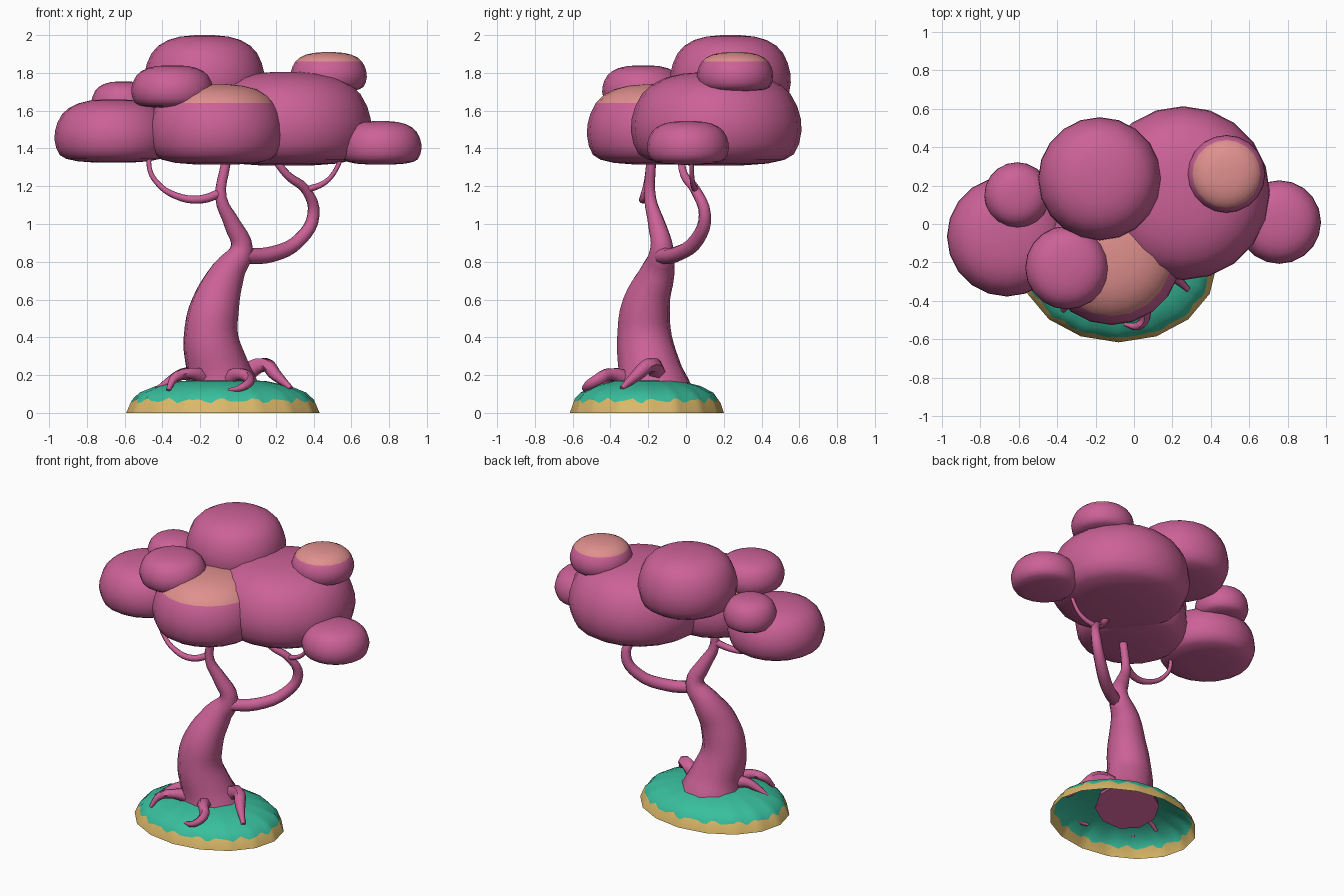
import bpy, bmesh, math

if "Cube" in bpy.data.objects:
    bpy.data.objects.remove(bpy.data.objects["Cube"])


def material(name, rgb):
    m = bpy.data.materials.new(name)
    m.diffuse_color = (*rgb, 1)
    m.use_nodes = True
    m.node_tree.nodes["Principled BSDF"].inputs["Base Color"].default_value = m.diffuse_color
    return m


PINK = material("pink", (0.60, 0.12, 0.31))
SALMON = material("salmon", (0.74, 0.28, 0.27))
GREEN = material("sea_green", (0.04, 0.52, 0.34))
SAND = material("sand", (0.71, 0.48, 0.14))


def lathe(name, rings, mats, pick, close_bottom):
    """Skin a list of point rings, capped by a fan at the top (and bottom)."""
    bm = bmesh.new()
    loops = [[bm.verts.new(p) for p in ring] for ring in rings]
    n = len(loops[0])
    for k in range(len(loops) - 1):
        for i in range(n):
            j = (i + 1) % n
            f = bm.faces.new((loops[k][i], loops[k][j], loops[k + 1][j], loops[k + 1][i]))
            f.material_index = pick(k)
    f = bm.faces.new(loops[-1])
    f.material_index = pick(len(loops) - 1)
    if close_bottom:
        bm.faces.new(loops[0][::-1])
    for f in bm.faces:
        f.smooth = True
    me = bpy.data.meshes.new(name)
    bm.to_mesh(me)
    bm.free()
    for m in mats:
        me.materials.append(m)
    ob = bpy.data.objects.new(name, me)
    bpy.context.collection.objects.link(ob)
    return ob


# Foliage cushions: a rounded dome profile (radius, height fraction)
DOME = [(0.30, 0), (0.60, 0.02), (0.80, 0.06), (0.91, 0.12), (0.97, 0.23), (1, 0.37),
        (0.99, 0.50), (0.95, 0.63), (0.87, 0.765), (0.76, 0.86), (0.60, 0.935),
        (0.40, 0.98), (0.15, 1)]


def cushion(name, x, y, r, z0, z1, tipped=False):
    n = 20
    rings = [[(x + r * q * math.cos(i * math.tau / n), y + r * q * math.sin(i * math.tau / n),
               z0 + t * (z1 - z0)) for i in range(n)] for q, t in DOME]
    lathe(name, rings, [PINK, SALMON] if tipped else [PINK],
          lambda k: int(tipped and k >= 8), True)


cushion("foliage_front", -0.115, -0.165, 0.36, 1.315, 1.74, True)
cushion("foliage_right_large", 0.255, 0.16, 0.452, 1.31, 1.805)
cushion("foliage_right_small", 0.755, 0.01, 0.217, 1.315, 1.545)
cushion("foliage_right_top", 0.48, 0.26, 0.202, 1.70, 1.91, True)
cushion("foliage_crown", -0.178, 0.235, 0.32, 1.60, 2.0)
cushion("foliage_left_top", -0.348, -0.227, 0.217, 1.615, 1.84)
cushion("foliage_left_large", -0.66, -0.065, 0.312, 1.325, 1.66)
cushion("foliage_left_back", -0.607, 0.15, 0.171, 1.545, 1.755)

# Mound: hollow 16-sided dome with a wavy sand rim
MOUND = [(1, 0), (0.945, 0.065), (0.86, 0.108), (0.69, 0.143), (0.45, 0.168), (0.2, 0.176)]
N, SIDES = 96, 16
rings = []
for k, (q, z) in enumerate(MOUND):
    ring = []
    for i in range(N):
        a = i * math.tau / N
        step = math.tau / SIDES
        s = q * math.cos(step / 2) / math.cos(a % step - step / 2)
        w = 0.010 * math.sin(19 * a) + 0.006 * math.sin(31 * a + 1) if k == 1 else 0
        s -= w * 0.85
        ring.append((-0.08 + 0.512 * s * math.cos(a), -0.207 + 0.408 * s * math.sin(a), z + w))
    rings.append(ring)
lathe("mound", rings, [SAND, GREEN], lambda k: int(k > 0), False)


def limb(name, pts, bevel=2):
    """Tapered tube through (x, y, z, radius) points."""
    cu = bpy.data.curves.new(name, 'CURVE')
    cu.dimensions = '3D'
    cu.bevel_depth = 1
    cu.bevel_resolution = bevel
    cu.resolution_u = 4
    cu.use_fill_caps = True
    sp = cu.splines.new('BEZIER')
    sp.radius_interpolation = 'CARDINAL'
    sp.bezier_points.add(len(pts) - 1)
    for p, (x, y, z, r) in zip(sp.bezier_points, pts):
        p.co = (x, y, z)
        p.radius = r
        p.handle_left_type = p.handle_right_type = 'AUTO'
    cu.materials.append(PINK)
    ob = bpy.data.objects.new(name, cu)
    bpy.context.collection.objects.link(ob)
    bpy.ops.object.select_all(action='DESELECT')
    ob.select_set(True)
    bpy.context.view_layer.objects.active = ob
    bpy.ops.object.convert(target='MESH')
    bpy.ops.object.shade_smooth_by_angle(angle=math.radians(60))


# Trunk and branches
limb("trunk", [(-0.085, -0.17, 0.11, 0.205), (-0.105, -0.19, 0.22, 0.172),
               (-0.143, -0.22, 0.40, 0.147), (-0.118, -0.21, 0.58, 0.128),
               (-0.05, -0.15, 0.75, 0.092), (0.02, -0.128, 0.87, 0.062),
               (-0.03, -0.155, 1.0, 0.046), (-0.09, -0.19, 1.14, 0.031),
               (-0.065, -0.185, 1.32, 0.026), (-0.05, -0.18, 1.42, 0.024)], 3)
limb("right_branch", [(0.03, -0.14, 0.83, 0.042), (0.18, -0.05, 0.84, 0.042),
                      (0.33, 0.06, 0.92, 0.038), (0.40, 0.10, 1.05, 0.033),
                      (0.36, 0.05, 1.18, 0.027), (0.26, -0.01, 1.26, 0.022),
                      (0.17, -0.03, 1.38, 0.02)])
limb("right_twig", [(0.36, 0.05, 1.18, 0.018), (0.46, 0.035, 1.22, 0.014),
                    (0.52, 0.03, 1.29, 0.012), (0.56, 0.03, 1.40, 0.012)])
limb("left_branch", [(-0.08, -0.185, 1.17, 0.024), (-0.20, -0.225, 1.13, 0.022),
                     (-0.33, -0.225, 1.15, 0.018), (-0.43, -0.21, 1.22, 0.014),
                     (-0.47, -0.20, 1.30, 0.013), (-0.46, -0.19, 1.40, 0.012)])

# Roots curling out of the trunk foot
limb("right_root", [(0.02, -0.15, 0.20, 0.055), (0.14, -0.19, 0.255, 0.04),
                    (0.20, -0.26, 0.20, 0.032), (0.28, -0.34, 0.13, 0.014)], 1)
limb("front_root", [(-0.05, -0.30, 0.17, 0.05), (0.01, -0.40, 0.205, 0.036),
                    (0.06, -0.47, 0.175, 0.03), (0.02, -0.53, 0.135, 0.022),
                    (-0.05, -0.52, 0.12, 0.01)], 1)
limb("front_left_root", [(-0.17, -0.28, 0.18, 0.05), (-0.25, -0.36, 0.21, 0.032),
                         (-0.33, -0.40, 0.19, 0.026), (-0.37, -0.45, 0.12, 0.012)], 1)
limb("left_root", [(-0.20, -0.20, 0.20, 0.05), (-0.29, -0.25, 0.205, 0.034),
                   (-0.36, -0.28, 0.17, 0.024), (-0.44, -0.30, 0.12, 0.01)], 1)
